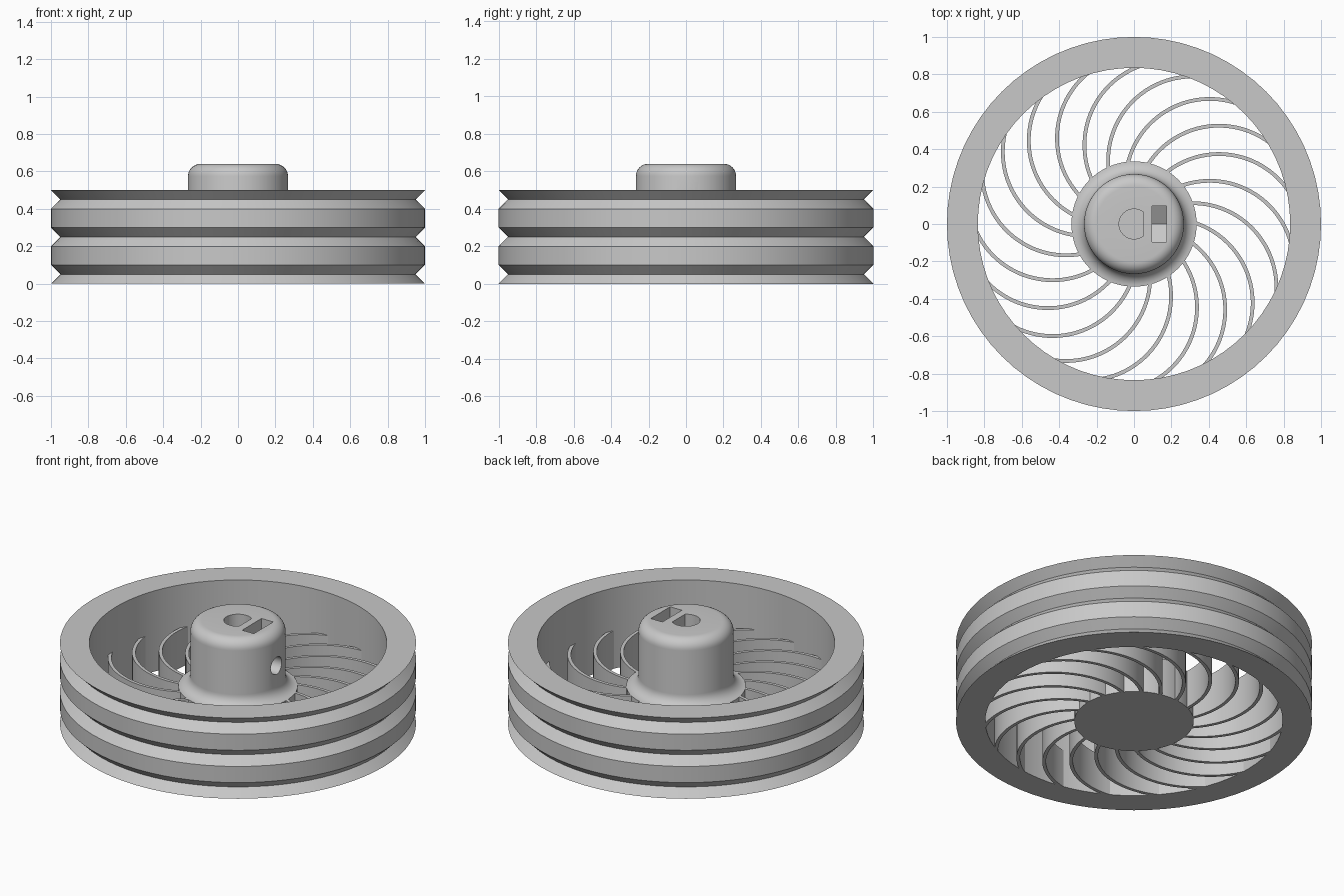
import bpy, bmesh
from math import pi, sin, cos, acos, radians
from mathutils import Matrix, Vector

if "Cube" in bpy.data.objects:
    bpy.data.objects.remove(bpy.data.objects["Cube"])

GREY = bpy.data.materials.new("light_grey")
GREY.use_nodes = True
GREY.diffuse_color = (0.58, 0.58, 0.58, 1)
GREY.node_tree.nodes["Principled BSDF"].inputs["Base Color"].default_value = (0.58, 0.58, 0.58, 1)


def make_object(name, bm):
    bmesh.ops.recalc_face_normals(bm, faces=bm.faces)
    mesh = bpy.data.meshes.new(name)
    bm.to_mesh(mesh)
    bm.free()
    mesh.materials.append(GREY)
    ob = bpy.data.objects.new(name, mesh)
    bpy.context.collection.objects.link(ob)
    return ob


def smooth(ob):
    bpy.ops.object.select_all(action='DESELECT')
    ob.select_set(True)
    bpy.context.view_layer.objects.active = ob
    bpy.ops.object.shade_smooth_by_angle(angle=radians(25))


def lathe(name, profile, closed, steps=72):
    """Turn an (r, z) profile around the z axis."""
    bm = bmesh.new()
    vs = [bm.verts.new((r, 0, z)) for r, z in profile]
    pairs = list(zip(vs, vs[1:] + vs[:1])) if closed else list(zip(vs, vs[1:]))
    edges = [bm.edges.new(p) for p in pairs]
    bmesh.ops.spin(bm, geom=vs + edges, cent=(0, 0, 0), axis=(0, 0, 1),
                   angle=2 * pi, steps=steps, use_duplicate=False)
    bmesh.ops.remove_doubles(bm, verts=bm.verts, dist=1e-5)
    return make_object(name, bm)


def prism(bm, outline, offset):
    """Extrude a closed 3D outline along an offset."""
    face = bm.faces.new([bm.verts.new(p) for p in outline])
    ext = bmesh.ops.extrude_face_region(bm, geom=[face], use_keep_orig=True)
    moved = [g for g in ext["geom"] if isinstance(g, bmesh.types.BMVert)]
    bmesh.ops.translate(bm, verts=moved, vec=offset)


def arc(cx, cz, r, a0, a1, n):
    return [(cx + r * cos(radians(a0 + (a1 - a0) * i / n)),
             cz + r * sin(radians(a0 + (a1 - a0) * i / n))) for i in range(n + 1)]


# Rim with V grooves
outer = [(1, 0), (0.95, 0.05), (1, 0.1), (1, 0.2), (0.95, 0.25),
         (1, 0.3), (1, 0.4), (0.95, 0.45), (1, 0.5)]
smooth(lathe("grooved_rim", outer + [(0.835, 0.5), (0.835, 0)], True))

# Hub: flange, concave fillet, barrel with rounded top
DECK, TOP, BARREL, FLANGE = 0.235, 0.64, 0.267, 0.335
fillet = FLANGE - BARREL
profile = [(0, 0), (FLANGE, 0)]
profile += arc(FLANGE, DECK + fillet, fillet, 270, 180, 8)
profile += arc(BARREL - 0.065, TOP - 0.065, 0.065, 0, 90, 8)
profile += [(0, TOP)]
hub = lathe("hub", profile, False)


def cut(ob, bm):
    cutter = make_object("cutter", bm)
    cutter.hide_render = True
    mod = ob.modifiers.new("cut", 'BOOLEAN')
    mod.operation, mod.solver, mod.object = 'DIFFERENCE', 'EXACT', cutter
    bpy.context.view_layer.objects.active = ob
    bpy.ops.object.modifier_apply(modifier=mod.name)
    bpy.data.objects.remove(cutter)


# D-shaped shaft bore
flat = acos(0.05 / 0.08) * 180 / pi
bm = bmesh.new()
prism(bm, [(x, y, 0.14) for x, y in arc(0, 0, 0.08, flat, 360 - flat, 32)], (0, 0, 0.7))
cut(hub, bm)

# Nut slot with a pointed floor
BOLT_Z = 0.43
bm = bmesh.new()
slot = [(-0.095, 0.8), (-0.095, BOLT_Z - 0.055), (0, BOLT_Z - 0.11),
        (0.095, BOLT_Z - 0.055), (0.095, 0.8)]
prism(bm, [(0.095, y, z) for y, z in slot], (0.08, 0, 0))
cut(hub, bm)

# Set screw hole from the side into the bore
bm = bmesh.new()
prism(bm, [(0, y, z) for y, z in arc(0, BOLT_Z, 0.053, 0, 348.75, 31)], (0.4, 0, 0))
cut(hub, bm)
smooth(hub)

# Curved spokes, each a thin arc wall
COUNT, DIST, RADIUS, HALF = 19, 0.46, 0.45, 0.01


def arc_angle(reach):
    """Angle on the spoke circle at a given distance from the axle."""
    return 180 - acos((DIST ** 2 + RADIUS ** 2 - reach ** 2) / (2 * DIST * RADIUS)) * 180 / pi


start, end = arc_angle(0.31), arc_angle(0.845)
bm = bmesh.new()
for k in range(COUNT):
    turn = Matrix.Rotation(radians(28.4) + 2 * pi * k / COUNT, 3, 'Z')
    ring = arc(DIST, 0, RADIUS + HALF, start, end, 24) + arc(DIST, 0, RADIUS - HALF, end, start, 24)
    prism(bm, [turn @ Vector((x, y, 0.0)) for x, y in ring], (0, 0, DECK))
smooth(make_object("curved_spokes", bm))
